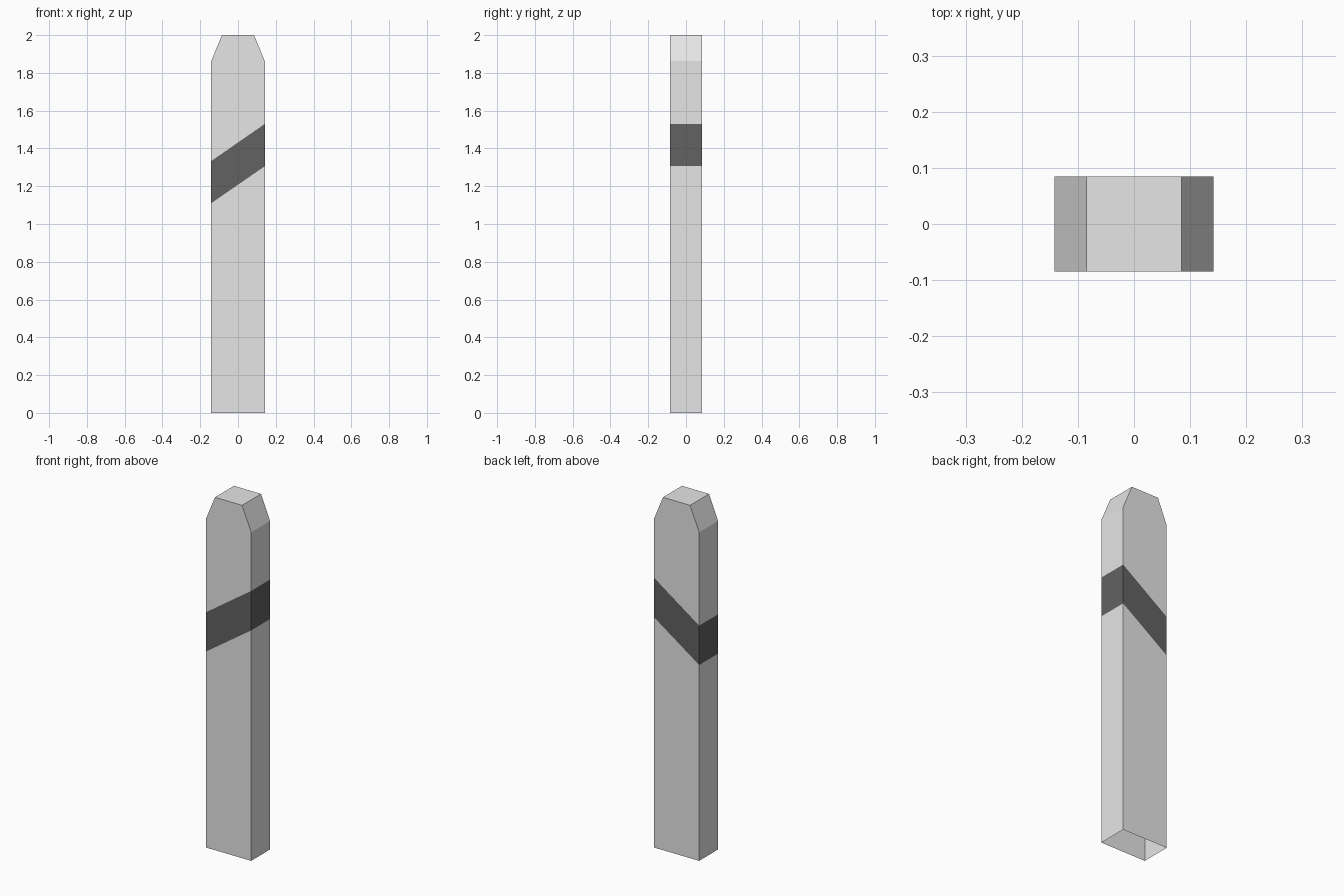
import bpy, bmesh
from mathutils import Vector

if "Cube" in bpy.data.objects:
    bpy.data.objects.remove(bpy.data.objects["Cube"])

HX, HY, H = 0.142, 0.085, 2.0      # half width, half depth, height
TOP_X, SHOULDER = 0.085, 1.862     # flat top half width, start of bevels


def material(name, value):
    m = bpy.data.materials.new(name)
    m.diffuse_color = (value, value, value, 1)
    m.use_nodes = True
    m.node_tree.nodes["Principled BSDF"].inputs["Base Color"].default_value = m.diffuse_color
    return m


# Post: front profile pushed back along y
bm = bmesh.new()
profile = [(-HX, 0), (HX, 0), (HX, SHOULDER), (TOP_X, H), (-TOP_X, H), (-HX, SHOULDER)]
front = bm.faces.new([bm.verts.new((x, -HY, z)) for x, z in profile])
back = bmesh.ops.extrude_face_region(bm, geom=[front], use_keep_orig=True)
moved = [v for v in back["geom"] if isinstance(v, bmesh.types.BMVert)]
bmesh.ops.translate(bm, verts=moved, vec=(0, 2 * HY, 0))
bmesh.ops.recalc_face_normals(bm, faces=bm.faces)

# Open underside
under = [f for f in bm.faces if all(v.co.z < 0.001 for v in f.verts)]
bmesh.ops.delete(bm, geom=under, context='FACES_ONLY')

# Slanted stripe: two sloping cuts, faces between them are dark
cuts = []
for z_left, z_right in ((1.11, 1.306), (1.333, 1.53)):
    point = Vector((-HX, 0, z_left))
    normal = Vector((z_left - z_right, 0, 2 * HX)).normalized()
    cuts.append((point, normal))
    bmesh.ops.bisect_plane(bm, geom=bm.verts[:] + bm.edges[:] + bm.faces[:],
                           plane_co=point, plane_no=normal, dist=1e-5)
(low, low_n), (high, high_n) = cuts
for f in bm.faces:
    c = f.calc_center_median()
    f.material_index = int((c - low).dot(low_n) > 0 and (c - high).dot(high_n) < 0)

mesh = bpy.data.meshes.new("marker_post")
bm.to_mesh(mesh)
bm.free()
mesh.materials.append(material("off white", 0.79))
mesh.materials.append(material("dark grey", 0.122))
post = bpy.data.objects.new("marker_post", mesh)
bpy.context.collection.objects.link(post)
